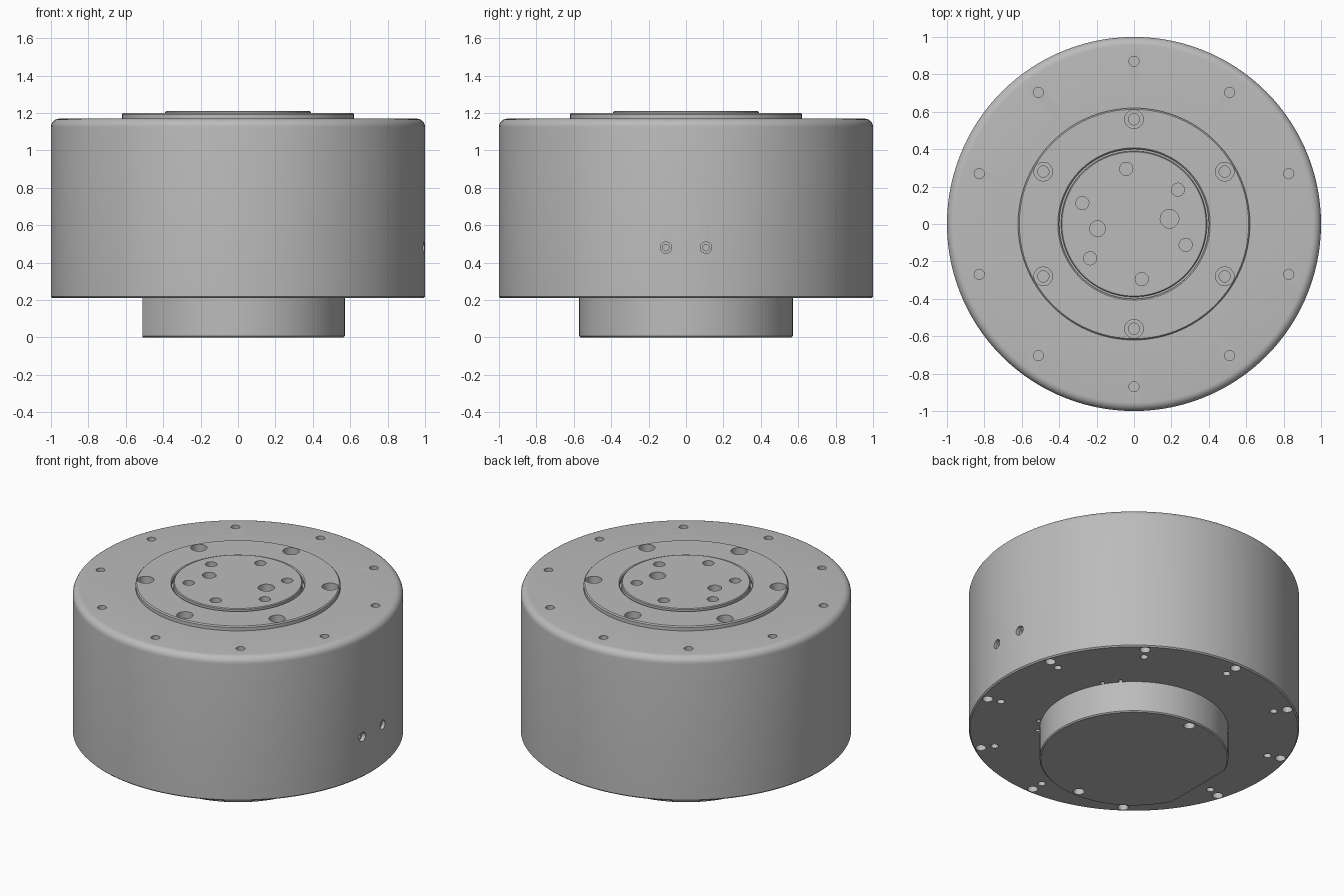
import bpy, bmesh
from math import sin, cos, pi, radians
from mathutils import Matrix, Vector

cube = bpy.data.objects.get("Cube")
if cube:
    bpy.data.objects.remove(cube, do_unlink=True)

metal = bpy.data.materials.new("brushed grey metal")
metal.use_nodes = True
grey = (0.5, 0.5, 0.5, 1)
metal.diffuse_color = grey
metal.node_tree.nodes["Principled BSDF"].inputs["Base Color"].default_value = grey


def lathe(bm, profile, segments, matrix=Matrix(), closed=False):
    """Revolve (radius, height) points about z; ends are capped unless closed."""
    rings = [[bm.verts.new(matrix @ Vector((r * cos(2 * pi * i / segments),
                                            r * sin(2 * pi * i / segments), z)))
              for i in range(segments)] for r, z in profile]
    pairs = list(zip(rings, rings[1:]))
    if closed:
        pairs.append((rings[-1], rings[0]))
    for low, high in pairs:
        for i in range(segments):
            j = (i + 1) % segments
            bm.faces.new((low[i], low[j], high[j], high[i]))
    if not closed:
        bm.faces.new(rings[0][::-1])
        bm.faces.new(rings[-1])


def make_object(name, bm):
    bmesh.ops.recalc_face_normals(bm, faces=bm.faces)
    mesh = bpy.data.meshes.new(name)
    bm.to_mesh(mesh)
    bm.free()
    mesh.materials.append(metal)
    obj = bpy.data.objects.new(name, mesh)
    bpy.context.collection.objects.link(obj)
    return obj


def turned(name, profile, closed=False):
    bm = bmesh.new()
    lathe(bm, profile, 120, closed=closed)
    return make_object(name, bm)


def hole(bm, position, inward, radius, depth, bore=None):
    """Blind hole along inward; bore = (radius, depth) of a wider mouth."""
    turn = Vector(inward).to_track_quat('Z', 'Y').to_matrix().to_4x4()
    if bore:
        profile = [(bore[0], -0.05), (bore[0], bore[1]),
                   (radius, bore[1]), (radius, depth)]
    else:
        profile = [(radius, -0.05), (radius, depth)]
    lathe(bm, profile, 24, Matrix.Translation(position) @ turn)


def hole_circle(bm, count, start, pitch, z, inward, radius, depth, bore=None):
    for i in range(count):
        a = radians(start + 360 * i / count)
        hole(bm, (pitch * cos(a), pitch * sin(a), z), inward, radius, depth, bore)


def cut(obj, bm):
    cutter = make_object("cutter", bm)
    cutter.hide_render = True
    mod = obj.modifiers.new("cut", 'BOOLEAN')
    mod.operation = 'DIFFERENCE'
    mod.solver = 'EXACT'
    mod.object = cutter
    bpy.context.view_layer.objects.active = obj
    bpy.ops.object.modifier_apply(modifier=mod.name)
    bpy.data.objects.remove(cutter, do_unlink=True)


UP, DOWN = (0, 0, 1), (0, 0, -1)
BASE, DECK = 0.21, 1.17

# Housing: drum with rounded top rim and a pocket for the output flange
fillet = [(0.955 + 0.045 * cos(a * pi / 12), DECK - 0.045 + 0.045 * sin(a * pi / 12))
          for a in range(7)]
housing = turned("housing", [(0.992, BASE), (1.0, BASE + 0.008)] + fillet
                 + [(0.615, DECK), (0.615, 1.0)])
bm = bmesh.new()
hole_circle(bm, 10, 18, 0.87, DECK, DOWN, 0.027, 0.1)
hole_circle(bm, 10, 18, 0.955, BASE, UP, 0.032, 0.1)
hole_circle(bm, 10, 18, 0.87, BASE, UP, 0.023, 0.1)
for angle in (-42, -31, 31, 42):
    a = radians(angle)
    hole(bm, (0.585 * cos(a), 0.585 * sin(a), BASE), UP, 0.013, 0.05)
for y in (-0.107, 0.107):
    hole(bm, (1, y, 0.48), (-1, 0, 0), 0.017, 0.1, (0.03, 0.03))
cut(housing, bm)

# Outer flange ring with counterbored screw holes
flange_ring = turned("flange_ring", [(0.40, 0.99), (0.62, 0.99), (0.62, 1.193),
                                     (0.613, 1.2), (0.407, 1.2), (0.40, 1.193)], True)
bm = bmesh.new()
hole_circle(bm, 6, 30, 0.56, 1.2, DOWN, 0.03, 0.12, (0.05, 0.05))
cut(flange_ring, bm)

# Central output disc with threaded holes and two dowel holes
output_disc = turned("output_disc", [(0.405, 0.99), (0.405, 1.175), (0.39, 1.175),
                                     (0.39, 1.205), (0.385, 1.21)])
bm = bmesh.new()
hole_circle(bm, 6, 38, 0.298, 1.21, DOWN, 0.035, 0.1)
hole(bm, (0.19, 0.028, 1.21), DOWN, 0.05, 0.1)
hole(bm, (-0.195, -0.025, 1.21), DOWN, 0.042, 0.1)
cut(output_disc, bm)

# Rear boss with one flat side and two holes underneath
rear_boss = turned("rear_boss", [(0.564, 0), (0.571, 0.007), (0.571, BASE + 0.003)])
bm = bmesh.new()
bmesh.ops.create_cube(bm, size=1, matrix=Matrix.Translation((-1.01, 0, 0))
                      @ Matrix.Diagonal((1, 2, 2, 1)))
cut(rear_boss, bm)
bm = bmesh.new()
hole_circle(bm, 2, 90, 0.52, 0, UP, 0.034, 0.1)
cut(rear_boss, bm)

# Smooth shading with crisp machined edges
for obj in (housing, flange_ring, output_disc, rear_boss):
    bpy.ops.object.select_all(action='DESELECT')
    obj.select_set(True)
    bpy.context.view_layer.objects.active = obj
    bpy.ops.object.shade_smooth_by_angle(angle=radians(25))
